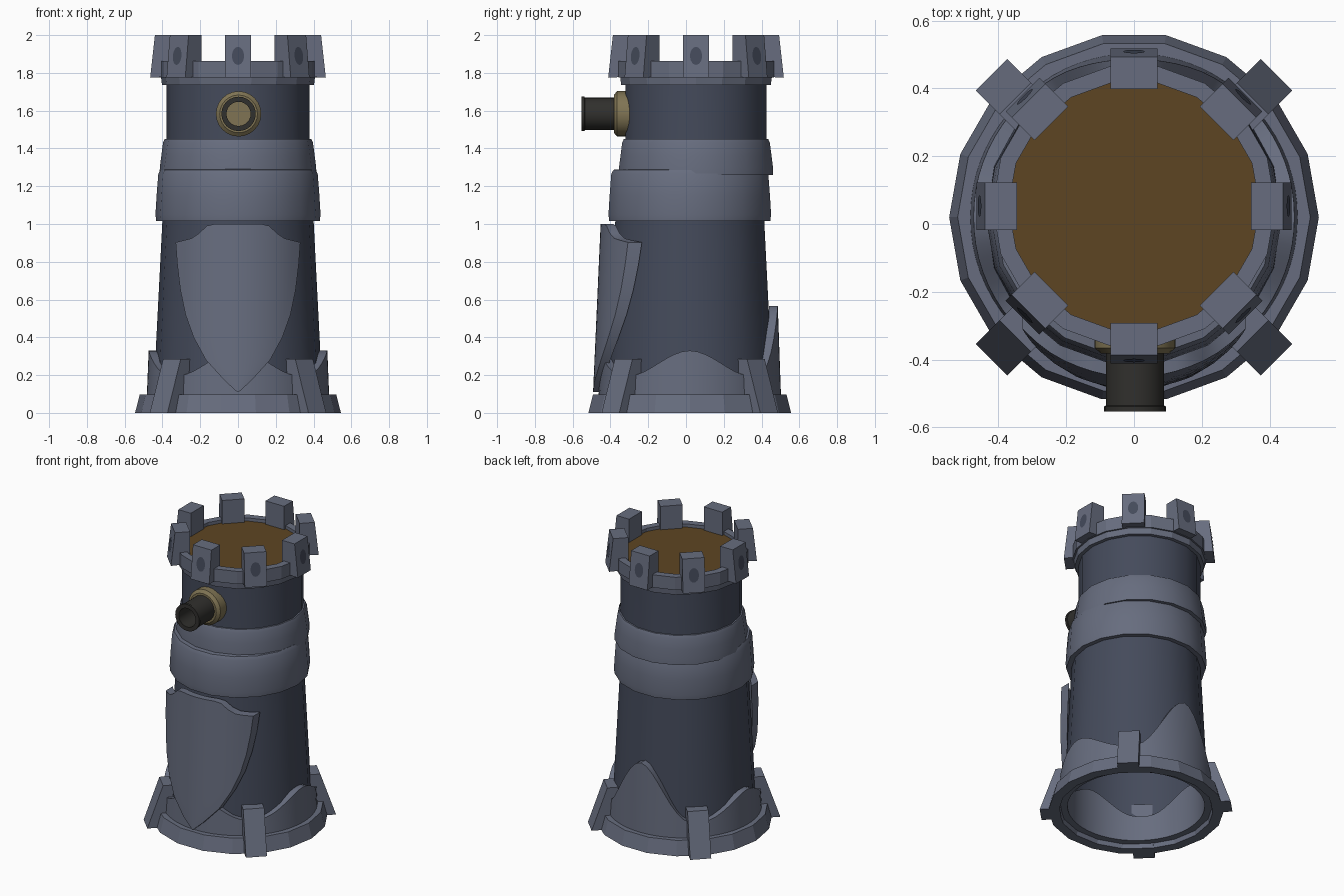
import bpy, bmesh, math
from mathutils import Matrix, Vector

if "Cube" in bpy.data.objects:
    bpy.data.objects.remove(bpy.data.objects["Cube"])

def material(name, rgb):
    m = bpy.data.materials.new(name)
    m.diffuse_color = (*rgb, 1)
    m.use_nodes = True
    m.node_tree.nodes["Principled BSDF"].inputs["Base Color"].default_value = m.diffuse_color
    return m

LIGHT = material("light_stone", (0.135, 0.152, 0.21))
DARK = material("dark_stone", (0.058, 0.069, 0.104))
WOOD = material("brown_wood", (0.110, 0.060, 0.016))
BRASS = material("dull_brass", (0.215, 0.175, 0.088))
IRON = material("dark_iron", (0.030, 0.029, 0.026))

LOW_Y, TOP_Y = 0.02, 0.053   # centres of the lower and upper tower sections

def build(name, verts, faces, mat, smooth=False, matrix=None):
    bm = bmesh.new()
    vs = [bm.verts.new(v) for v in verts]
    for f in faces:
        bm.faces.new([vs[i] for i in f])
    bmesh.ops.recalc_face_normals(bm, faces=bm.faces)
    me = bpy.data.meshes.new(name)
    bm.to_mesh(me)
    bm.free()
    if matrix is not None:
        me.transform(matrix)
    me.materials.append(mat)
    ob = bpy.data.objects.new(name, me)
    bpy.context.collection.objects.link(ob)
    if smooth:
        bpy.ops.object.select_all(action='DESELECT')
        ob.select_set(True)
        bpy.context.view_layer.objects.active = ob
        bpy.ops.object.shade_smooth_by_angle(angle=math.radians(32))
    return ob

def lathe(name, profile, mat, matrix, closed=True, smooth=True, n=18):
    """Spin an (r, z) profile about z; a closed profile becomes a ring."""
    k = len(profile)
    verts = [(r * math.cos(2 * math.pi * i / n), r * math.sin(2 * math.pi * i / n), z)
             for i in range(n) for r, z in profile]
    faces = [(i * k + j, (i + 1) % n * k + j, (i + 1) % n * k + (j + 1) % k, i * k + (j + 1) % k)
             for i in range(n) for j in range(k if closed else k - 1)]
    return build(name, verts, faces, mat, smooth, matrix)

def radial_block(name, quad, half, angle, cy, mat):
    """Extrude an (r, z) quad sideways and turn it to face outward at an angle."""
    verts = [(r, s * half, z) for s in (-1, 1) for r, z in quad]
    faces = [(0, 1, 2, 3), (4, 5, 6, 7)] + [(i, (i + 1) % 4, (i + 1) % 4 + 4, i + 4) for i in range(4)]
    return build(name, verts, faces, mat,
                 matrix=Matrix.Translation((0, cy, 0)) @ Matrix.Rotation(angle, 4, 'Z'))

def disc(name, radius, mat, matrix, n=18):
    return build(name, [(radius * math.cos(2 * math.pi * i / n), radius * math.sin(2 * math.pi * i / n), 0)
                        for i in range(n)], [tuple(range(n))], mat, matrix=matrix)

low = Matrix.Translation((0, LOW_Y, 0))
top = Matrix.Translation((0, TOP_Y, 0))

# Tower walls, hollow from below
lathe("lower_wall", [(0.45, 0.03), (0.437, 0.3), (0.396, 1.1)], DARK, low, closed=False)
lathe("upper_wall", [(0.385, 1.1), (0.378, 1.5), (0.378, 1.8)], DARK, top, closed=False)

# Foot ring
lathe("foot_ring", [(0.48, 0), (0.545, 0), (0.52, 0.097), (0.46, 0.097)], LIGHT, low, smooth=False)

# Two bulging bands round the middle
lathe("lower_band", [(0.39, 1.02), (0.433, 1.017), (0.437, 1.05), (0.431, 1.15), (0.422, 1.265),
                     (0.41, 1.287), (0.38, 1.29)], LIGHT, low)
lathe("upper_band", [(0.38, 1.26), (0.415, 1.26), (0.414, 1.30), (0.406, 1.36), (0.397, 1.43),
                     (0.388, 1.45), (0.36, 1.452)], LIGHT, top)

# Wavy skirt with one rise on each side, tallest at the back
def skirt_height(a):
    q = round(a / (math.pi / 2)) % 4
    peak = (0.33, 0.565, 0.33, 0.33)[q]
    d = abs((a + math.pi / 4) % (math.pi / 2) - math.pi / 4)
    t = max(0, 1 - d / math.radians(40))
    return 0.2 + (peak - 0.2) * t * t * (3 - 2 * t)

N = 72
verts, faces = [], []
for i in range(N):
    a = 2 * math.pi * i / N
    h = skirt_height(a)
    for r, z in ((0.425, 0.03), (0.485, 0.03), (0.474 - 0.03 * max(0, h - 0.3), h), (0.42, h)):
        verts.append((r * math.cos(a), r * math.sin(a), z))
    faces += [(i * 4 + j, (i + 1) % N * 4 + j, (i + 1) % N * 4 + (j + 1) % 4, i * 4 + (j + 1) % 4)
              for j in range(4)]
build("wavy_skirt", verts, faces, LIGHT, True, low)

# Leaning buttresses on the diagonals
for i in range(4):
    radial_block(f"buttress_{i + 1}", [(0.47, 0.0), (0.594, 0.0), (0.495, 0.285), (0.42, 0.285)],
                 0.066, math.radians(45 + 90 * i), LOW_Y, LIGHT)

# Parapet: collar, rim and wooden deck
lathe("collar", [(0.36, 1.735), (0.402, 1.735), (0.408, 1.78), (0.36, 1.78)], LIGHT, top, smooth=False)
lathe("rim", [(0.37, 1.775), (0.418, 1.775), (0.418, 1.862), (0.37, 1.862)], LIGHT, top, smooth=False)
disc("wooden_deck", 0.38, WOOD, Matrix.Translation((0, TOP_Y, 1.84)))

# Merlons with a dark oval slot on each outer face
for i in range(8):
    a = math.radians(45 * i)
    radial_block(f"merlon_{i + 1}", [(0.345, 1.78), (0.465, 1.775), (0.44, 2.0), (0.345, 2.0)],
                 0.07, a, TOP_Y, LIGHT)
    slot = (top @ Matrix.Rotation(a, 4, 'Z') @ Matrix.Translation((0.4555, 0, 1.89))
            @ Matrix.Rotation(math.radians(90 - 6.3), 4, 'Y') @ Matrix.Diagonal((0.048, 0.032, 1, 1)))
    disc(f"merlon_slot_{i + 1}", 1, DARK, slot)

# Shield wrapped round the front
half_outline = [(0.11, 0.0), (0.17, 0.07), (0.28, 0.17), (0.40, 0.235), (0.52, 0.278), (0.65, 0.305),
                (0.78, 0.321), (0.905, 0.33)]          # (z, half width) from the tip up

def shield_top(x):
    x = abs(x)
    if x < 0.155:
        return 1.0
    if x < 0.23:
        return 1.0 - 0.072 * (x - 0.155) / 0.075
    return 0.928 - 0.025 * (x - 0.23) / 0.10

def shield_y(x, z, r):
    return -0.012 - 0.045 * (1 - z) - math.sqrt(r * r - x * x)

rows = half_outline + [(1.0, 0.33)]
M = 16
verts = []
for r in (0.44, 0.395):
    for z, w in rows:
        w = max(w, 0.004)
        for j in range(M + 1):
            x = w * (2 * j / M - 1)
            zz = shield_top(x) if z == 1.0 else min(z, shield_top(x) - 0.002)
            verts.append((x, shield_y(x, zz, r), zz))
S, R = M + 1, len(rows)
faces = []
for o in (0, R * S):
    faces += [(o + i * S + j, o + i * S + j + 1, o + (i + 1) * S + j + 1, o + (i + 1) * S + j)
              for i in range(R - 1) for j in range(M)]
loop = ([j for j in range(M)] + [i * S + M for i in range(R - 1)]
        + [(R - 1) * S + j for j in range(M, 0, -1)] + [i * S for i in range(R - 1, 0, -1)])
faces += [(a, b, b + R * S, a + R * S) for a, b in zip(loop, loop[1:] + loop[:1])]
build("shield", verts, faces, LIGHT, True)

# Cannon: brass flange, open iron barrel, brass plate inside
fwd = Matrix.Translation((0.003, 0, 1.583)) @ Matrix.Rotation(math.radians(90), 4, 'X')
lathe("cannon_flange", [(0.05, 0.26), (0.12, 0.26), (0.12, 0.365), (0.10, 0.382), (0.05, 0.382)],
      BRASS, fwd, n=24)
lathe("cannon_barrel", [(0.064, 0.35), (0.086, 0.35), (0.086, 0.535), (0.091, 0.538), (0.091, 0.553),
                        (0.064, 0.553)], IRON, fwd, n=24)
disc("cannon_breech", 0.066, BRASS, fwd @ Matrix.Translation((0, 0, 0.384)))
